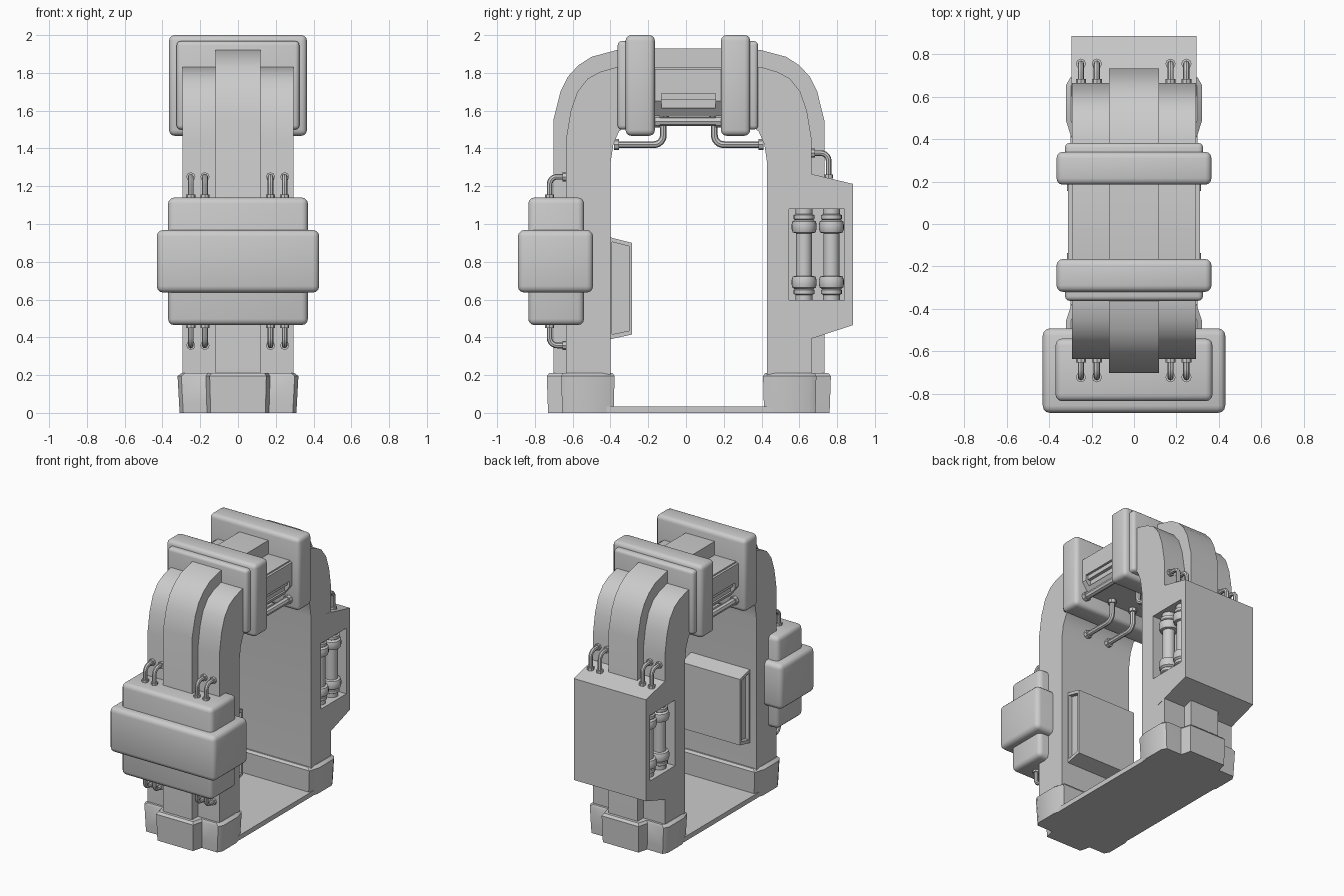
import bpy, bmesh, math
from mathutils import Vector

if "Cube" in bpy.data.objects:
    bpy.data.objects.remove(bpy.data.objects["Cube"])

CY = 0.015  # the arch is symmetric about this y


def finish(bm, name):
    bmesh.ops.recalc_face_normals(bm, faces=bm.faces)
    me = bpy.data.meshes.new(name)
    bm.to_mesh(me)
    bm.free()
    ob = bpy.data.objects.new(name, me)
    bpy.context.collection.objects.link(ob)
    return ob


def box(name, x, y, z, bevel=0.0, seg=3):
    """Box from (min, max) ranges with rounded edges."""
    bm = bmesh.new()
    bmesh.ops.create_cube(bm, size=1)
    for v in bm.verts:
        v.co = [(r[0] + r[1]) / 2 + c * (r[1] - r[0]) for c, r in zip(v.co, (x, y, z))]
    if bevel:
        bmesh.ops.bevel(bm, geom=bm.edges[:], offset=bevel, segments=seg, profile=0.5, affect='EDGES')
    return finish(bm, name)


def prism(name, pts, half):
    """Extrude a (y, z) outline to both sides of x = 0."""
    bm = bmesh.new()
    f = bm.faces.new([bm.verts.new((-half, y, z)) for y, z in pts])
    r = bmesh.ops.extrude_face_region(bm, geom=[f])
    for v in r['geom']:
        if isinstance(v, bmesh.types.BMVert):
            v.co.x = half
    return finish(bm, name)


def arch(name, outer, inner, half):
    """Half outlines (distance from centre, z), each from the floor to the crown."""
    right = [(CY + d, z) for d, z in outer]
    left = [(CY - d, z) for d, z in reversed(outer)]
    in_l = [(CY - d, z) for d, z in inner]
    in_r = [(CY + d, z) for d, z in reversed(inner)]
    return prism(name, right + left + in_l + in_r, half)


def cut(target, cutters):
    for c in cutters:
        m = target.modifiers.new("cut", 'BOOLEAN')
        m.operation, m.object, m.solver = 'DIFFERENCE', c, 'EXACT'
        bpy.context.view_layer.objects.active = target
        bpy.ops.object.modifier_apply(modifier=m.name)


def tube(name, pts, r, bend=0.04, flange=1.6):
    """Round tube with filleted corners and a flange at each end."""
    P = [Vector(p) for p in pts]
    path = [P[0]]
    for a, b, c in zip(P, P[1:], P[2:]):
        s, e = b + (a - b).normalized() * bend, b + (c - b).normalized() * bend
        centre = s + e - b
        for i in range(7):
            t = i / 6 * math.pi / 2
            path.append(centre + (s - centre) * math.cos(t) + (e - centre) * math.sin(t))
    path.append(P[-1])
    cu = bpy.data.curves.new(name, 'CURVE')
    cu.dimensions, cu.bevel_depth, cu.bevel_resolution, cu.use_fill_caps = '3D', r, 2, True
    ends = [(P[0], P[1]), (P[-1], P[-2])]
    runs = [(path, 1)] + [([a, a + (b - a).normalized() * r * 1.4], flange) for a, b in ends]
    for run, k in runs:
        sp = cu.splines.new('POLY')
        sp.points.add(len(run) - 1)
        for q, co in zip(sp.points, run):
            q.co, q.radius = (*co, 1), k
    ob = bpy.data.objects.new(name, cu)
    bpy.context.collection.objects.link(ob)
    return ob


def lathe(name, prof, x, y, seg=20):
    """Solid of revolution about a vertical axis from (radius, z)."""
    bm = bmesh.new()
    rings = [[bm.verts.new((x + r * math.cos(k * math.tau / seg), y + r * math.sin(k * math.tau / seg), z))
              for k in range(seg)] for r, z in prof]
    for a, b in zip(rings, rings[1:]):
        for k in range(seg):
            bm.faces.new((a[k], a[k - 1], b[k - 1], b[k]))
    bm.faces.new(rings[0])
    bm.faces.new(rings[-1])
    return finish(bm, name)


# Main arch and its raised centre rib
body = arch("arch_body",
            [(.65, .02), (.65, 1.45), (.625, 1.60), (.59, 1.70), (.535, 1.77), (.47, 1.805), (.385, 1.83)],
            [(.415, .02), (.415, 1.32), (.40, 1.42), (.37, 1.49), (.32, 1.53), (.25, 1.54), (.25, 1.66)], .293)
arch("arch_rib",
     [(.717, .02), (.717, 1.55), (.68, 1.70), (.64, 1.78), (.585, 1.84), (.515, 1.885), (.385, 1.92), (.3, 1.93)],
     [(.6, .02), (.6, 1.4), (.55, 1.6), (.4, 1.75)], .118)

# Crossbeam with chamfered underside and side slots
bm = bmesh.new()
sec = [(.31, 1.82), (.31, 1.65), (.25, 1.57)]
sec = sec + [(-x, z) for x, z in reversed(sec)]
f = bm.faces.new([bm.verts.new((x, -.25, z)) for x, z in sec])
for v in bmesh.ops.extrude_face_region(bm, geom=[f])['geom']:
    if isinstance(v, bmesh.types.BMVert):
        v.co.y = .28
beam = finish(bm, "crossbeam")
slots = [box("slot_cutter", sorted((s * .27, s * .4)), (-.13, .155), (1.615, 1.69)) for s in (-1, 1)]
cut(beam, slots + [])

# Feet with a stepped plan, flaring upward and chamfered onto the legs
plan = [(.15, .752), (.17, .675), (.30, .675), (.32, .64), (.32, .47), (.295, .393)]
plan = plan + [(-x, d) for x, d in reversed(plan)]
for side, name in ((-1, "front_foot"), (1, "back_foot")):
    bm = bmesh.new()
    rings = []
    for z, s in ((0, .965), (.05, .975), (.195, 1), (.212, .93)):
        rings.append([bm.verts.new((x * s, CY + side * (.555 + (d - .555) * s), z)) for x, d in plan])
    for a, b in zip(rings, rings[1:]):
        for k in range(len(plan)):
            bm.faces.new((a[k - 1], a[k], b[k], b[k - 1]))
    bm.faces.new(rings[0])
    bm.faces.new(rings[-1])
    finish(bm, name)
box("floor_plate", (-.30, .30), (-.42, .45), (0, .035))

# Collars clamping the crossbeam
for side, name in ((-1, "front"), (1, "back")):
    ys = lambda a, b: sorted((CY + side * a * 1.0 - .005, CY + side * b - .005))
    box(name + "_collar", (-.365, .365), ys(.175, .33), (1.467, 2.0), .03)
    box(name + "_collar_lip", (-.325, .325), ys(.25, .372), (1.50, 1.968), .022)

# Front equipment block with its wide band
box("front_block", (-.37, .37), (-.835, -.54), (.465, 1.14), .032)
box("front_band", (-.43, .43), (-.89, -.492), (.637, .968), .034)

# Back equipment box with side bays
back = prism("back_box", [(.60, 1.28), (.885, 1.212), (.885, .465), (.60, .372)], .294)
bays = [box("bay_cutter", sorted((s * .14, s * .4)), (.545, .84), (.597, 1.08)) for s in (-1, 1)]
cut(back, bays)
cut(body, bays)

# Canisters standing in the bays
half = [(.045, .597), (.045, .625), (.055, .63), (.055, .65), (.05, .655), (.063, .665), (.066, .68),
        (.066, .705), (.06, .722), (.042, .726)]
prof = half + [(r, 1.677 - z) for r, z in reversed(half)]
for s in (-1, 1):
    for y in (.625, .77):
        lathe("canister", prof, s * .222, y)

# Inner panel on the front leg with recessed ends
panel = prism("inner_panel", [(-.42, .934), (-.285, .90), (-.285, .415), (-.42, .386)], .24)
ends = [prism("panel_cutter", [(-.392, .905), (-.302, .882), (-.302, .435), (-.392, .416)], .03) for s in (-1, 1)]
for c, s in zip(ends, (-1, 1)):
    for v in c.data.vertices:
        v.co.x += s * .24
cut(panel, ends)

for c in slots + bays + ends:
    bpy.data.objects.remove(c)

# Small hoses joining the blocks to the legs
for x in (-.25, -.175, .172, .247):
    tube("front_upper_hose", [(x, -.722, 1.135), (x, -.722, 1.25), (x, -.632, 1.25)], .015)
    tube("front_lower_hose", [(x, -.722, .47), (x, -.722, .357), (x, -.632, .357)], .015)
    tube("back_upper_hose", [(x, .755, 1.24), (x, .755, 1.375), (x, .662, 1.375)], .015)

# Pipes below the crossbeam
for s in (-1, 1):
    tube("beam_side_pipe", [(s * .285, -.17, 1.543), (s * .285, .19, 1.543)], .024, flange=1.3)
    for d in (-1, 1):
        tube("underbeam_pipe", [(s * .09, CY + d * .135, 1.57), (s * .09, CY + d * .135, 1.42),
                                (s * .09, CY + d * .395, 1.42)], .018, .05)

# Turn tubes into meshes and smooth-shade everything
bpy.ops.object.select_all(action='SELECT')
bpy.context.view_layer.objects.active = bpy.data.objects["underbeam_pipe"]
bpy.ops.object.convert(target='MESH')
bpy.ops.object.select_all(action='SELECT')
bpy.ops.object.shade_smooth_by_angle(angle=math.radians(32))
